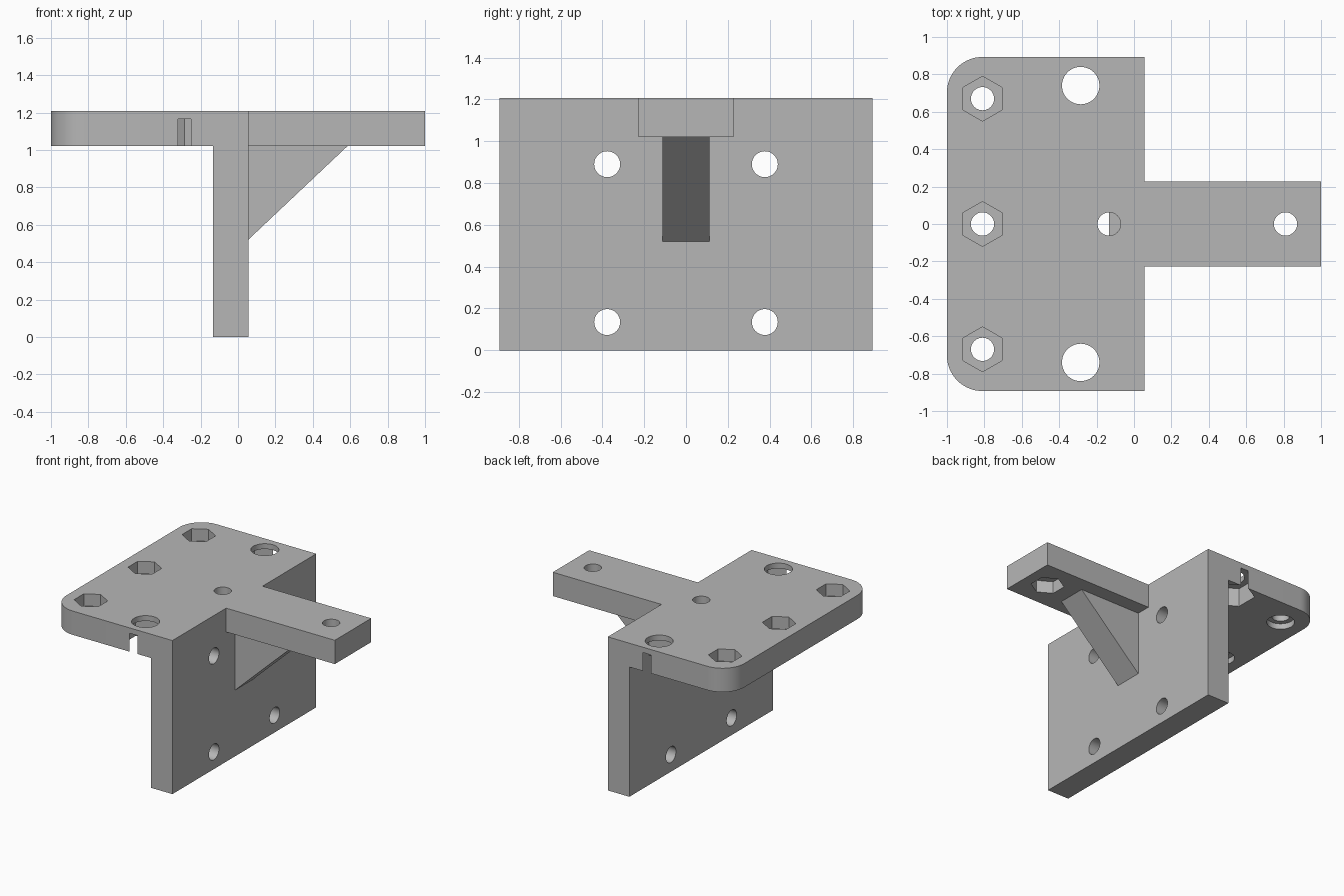
import bpy, bmesh, math
from mathutils import Vector

cube = bpy.data.objects.get("Cube")
if cube:
    bpy.data.objects.remove(cube, do_unlink=True)

# Main dimensions
TOP, DECK, FACE, BACK, HALF = 1.207, 1.02, 0.055, -0.133, 0.893
BOLT, POCKET = 0.062, 0.095

grey = bpy.data.materials.new("plain grey")
grey.use_nodes = True
grey.diffuse_color = (0.47, 0.47, 0.47, 1)
grey.node_tree.nodes["Principled BSDF"].inputs["Base Color"].default_value = grey.diffuse_color


def prism(name, base, sweep):
    """Extrude a flat outline of 3D points along a vector."""
    bm = bmesh.new()
    face = bm.faces.new([bm.verts.new(p) for p in base])
    grown = bmesh.ops.extrude_face_region(bm, geom=[face])["geom"]
    moved = [v for v in grown if isinstance(v, bmesh.types.BMVert)]
    bmesh.ops.translate(bm, verts=moved, vec=Vector(sweep))
    bmesh.ops.recalc_face_normals(bm, faces=bm.faces)
    mesh = bpy.data.meshes.new(name)
    bm.to_mesh(mesh)
    bm.free()
    mesh.materials.append(grey)
    obj = bpy.data.objects.new(name, mesh)
    bpy.context.collection.objects.link(obj)
    return obj


def combine(target, other, operation):
    """Apply a boolean and discard the second object."""
    mod = target.modifiers.new("combine", "BOOLEAN")
    mod.operation, mod.object, mod.solver = operation, other, "EXACT"
    bpy.context.view_layer.objects.active = target
    bpy.ops.object.modifier_apply(modifier=mod.name)
    bpy.data.objects.remove(other, do_unlink=True)


def ring(radius, sides):
    """Points on a circle, with one point on the second axis."""
    turns = [2 * math.pi * i / sides for i in range(sides)]
    return [(radius * math.sin(t), radius * math.cos(t)) for t in turns]


def drill(x, y, low, high, radius, sides=48):
    """Cut a vertical round or hexagonal hole."""
    base = [(x + a, y + b, low) for a, b in ring(radius, sides)]
    combine(bracket, prism("cutter", base, (0, 0, high - low)), "DIFFERENCE")


# T-shaped top plate with two rounded rear corners
r = 0.19
arc = [(-1 + r - r * math.sin(a), HALF - r + r * math.cos(a))
       for a in (math.pi / 2 * i / 16 for i in range(17))]
half = [(1, 0.226), (FACE, 0.226), (FACE, HALF)] + arc
outline = half + [(x, -y) for x, y in reversed(half)]
bracket = prism("bracket", [(x, y, DECK) for x, y in outline], (0, 0, TOP - DECK))

# Upright plate
upright = prism("upright", [(BACK, -HALF, 0), (FACE, -HALF, 0), (FACE, -HALF, DECK),
                            (BACK, -HALF, DECK)], (0, 2 * HALF, 0))
combine(bracket, upright, "UNION")

# Triangular gusset under the arm
gusset = prism("gusset", [(FACE, -0.113, 0.52), (0.585, -0.113, DECK),
                          (FACE, -0.113, DECK)], (0, 0.226, 0))
combine(bracket, gusset, "UNION")

# Rear bolt holes: hexagonal pocket above, round recess below
for y in (-0.67, 0, 0.67):
    drill(-0.81, y, DECK - 0.1, TOP + 0.1, BOLT)
    drill(-0.81, y, TOP - POCKET, TOP + 0.1, 0.12, 6)
    drill(-0.81, y, DECK - 0.1, DECK + 0.045, 0.1)

# Large side holes with hexagonal pockets that break through the side walls
for y in (-0.74, 0.74):
    drill(-0.285, y, DECK - 0.1, TOP + 0.1, 0.1)
    drill(-0.285, y, DECK - 0.1, 1.165, 0.173, 6)

# Arm bolt hole with a pocket below, and the centre hole
drill(0.81, 0, DECK - 0.1, TOP + 0.1, BOLT)
drill(0.81, 0, DECK - 0.1, DECK + POCKET, 0.12, 6)
drill(-0.133, 0, DECK, TOP + 0.1, BOLT)

# Four mounting holes through the upright
for y in (-0.377, 0.377):
    for z in (0.135, 0.89):
        base = [(BACK - 0.1, y + a, z + b) for a, b in ring(BOLT, 48)]
        combine(bracket, prism("cutter", base, (0.4, 0, 0)), "DIFFERENCE")

# Tidy flat faces and smooth only the round walls
bm = bmesh.new()
bm.from_mesh(bracket.data)
bmesh.ops.remove_doubles(bm, verts=bm.verts, dist=0.0001)
bmesh.ops.dissolve_limit(bm, angle_limit=math.radians(0.5), verts=bm.verts, edges=bm.edges)
bm.to_mesh(bracket.data)
bm.free()
bpy.ops.object.select_all(action="DESELECT")
bracket.select_set(True)
bpy.context.view_layer.objects.active = bracket
bpy.ops.object.shade_smooth_by_angle(angle=math.radians(30))
